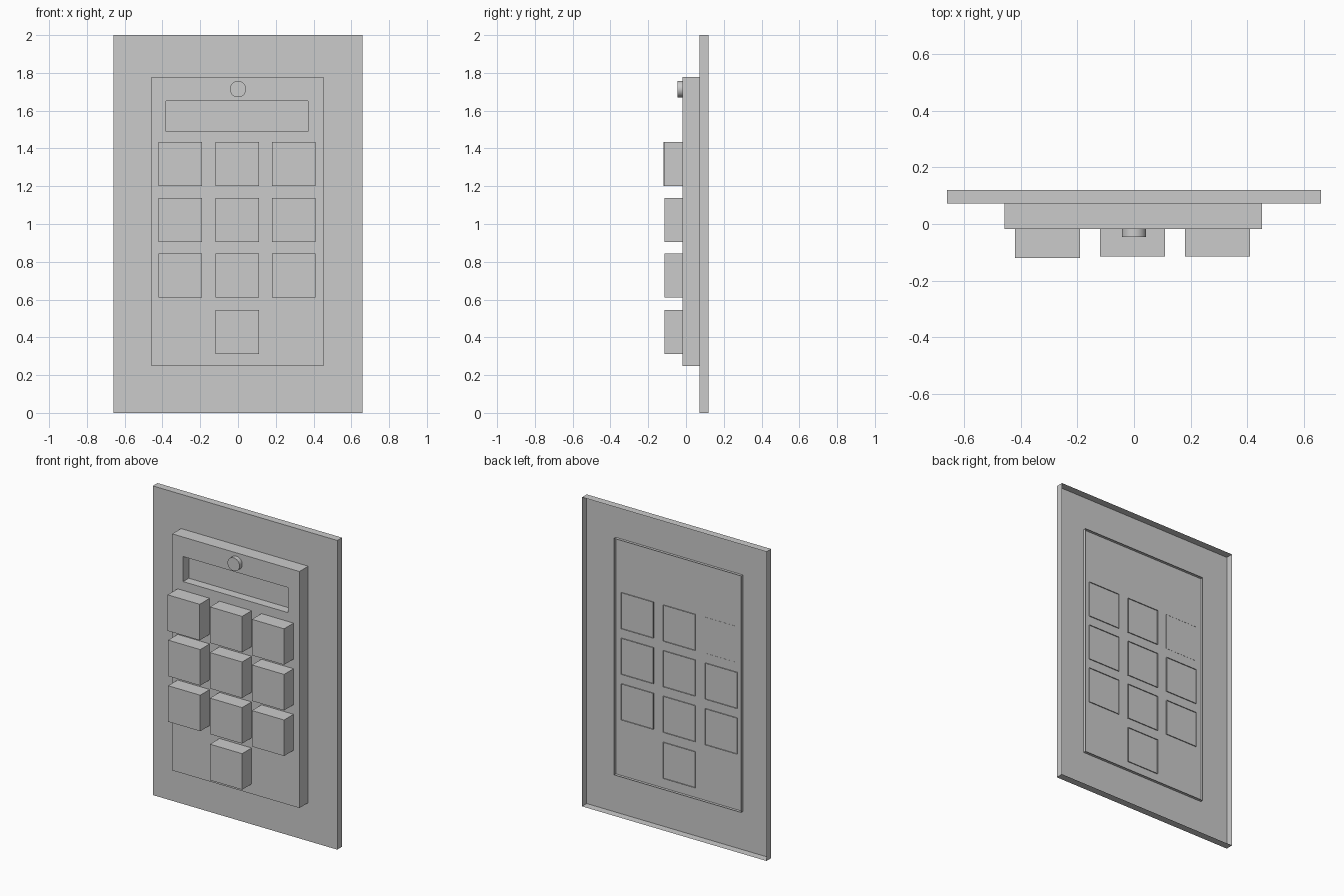
import bpy, bmesh
from math import radians

if "Cube" in bpy.data.objects:
    bpy.data.objects.remove(bpy.data.objects["Cube"])


def shell(name, rings):
    """Open-backed shell: rectangular rings (x0, x1, z0, z1, y) joined back to front, last one capped."""
    bm = bmesh.new()
    loops = [[bm.verts.new(p) for p in ((x0, y, z0), (x1, y, z0), (x1, y, z1), (x0, y, z1))]
             for x0, x1, z0, z1, y in rings]
    for a, b in zip(loops, loops[1:]):
        for i in range(4):
            j = (i + 1) % 4
            bm.faces.new((a[i], a[j], b[j], b[i]))
    bm.faces.new(loops[-1])
    mesh = bpy.data.meshes.new(name)
    bm.to_mesh(mesh)
    bm.free()
    obj = bpy.data.objects.new(name, mesh)
    bpy.context.collection.objects.link(obj)
    return obj


# Wall plate, open at the back
plate = (-0.66, 0.66, 0.0, 2.0)
shell("wall_plate", [(*plate, 0.12), (*plate, 0.072)])

# Keypad housing with recessed display window; its rim pokes through the plate
body = (-0.458, 0.452, 0.248, 1.778)
window = (-0.38, 0.37, 1.49, 1.652)
shell("keypad_housing", [(*body, 0.09), (*body, -0.018), (*window, -0.018), (*window, 0.04)])

# Keys: three rows of three and a single bottom key
SIZE = 0.23
columns = (-0.42, -0.12, 0.18)
rows = (1.2, 0.905, 0.61, 0.312)
for r, z in enumerate(rows):
    for c, x in enumerate(columns):
        if r == 3 and c != 1:
            continue
        front = -0.12 if (r, c) == (0, 0) else -0.115
        key = (x, x + SIZE, z, z + SIZE + 0.003)
        shell(f"key_{r + 1}_{c + 1}", [(*key, front + 0.193), (*key, front)])

# Round indicator lamp above the display
bpy.ops.mesh.primitive_cylinder_add(vertices=32, radius=0.043, depth=0.03,
                                    location=(0, -0.031, 1.714), rotation=(radians(90), 0, 0))
lamp = bpy.context.object
lamp.name = "indicator_lamp"
bpy.ops.object.shade_smooth_by_angle(angle=radians(30))
